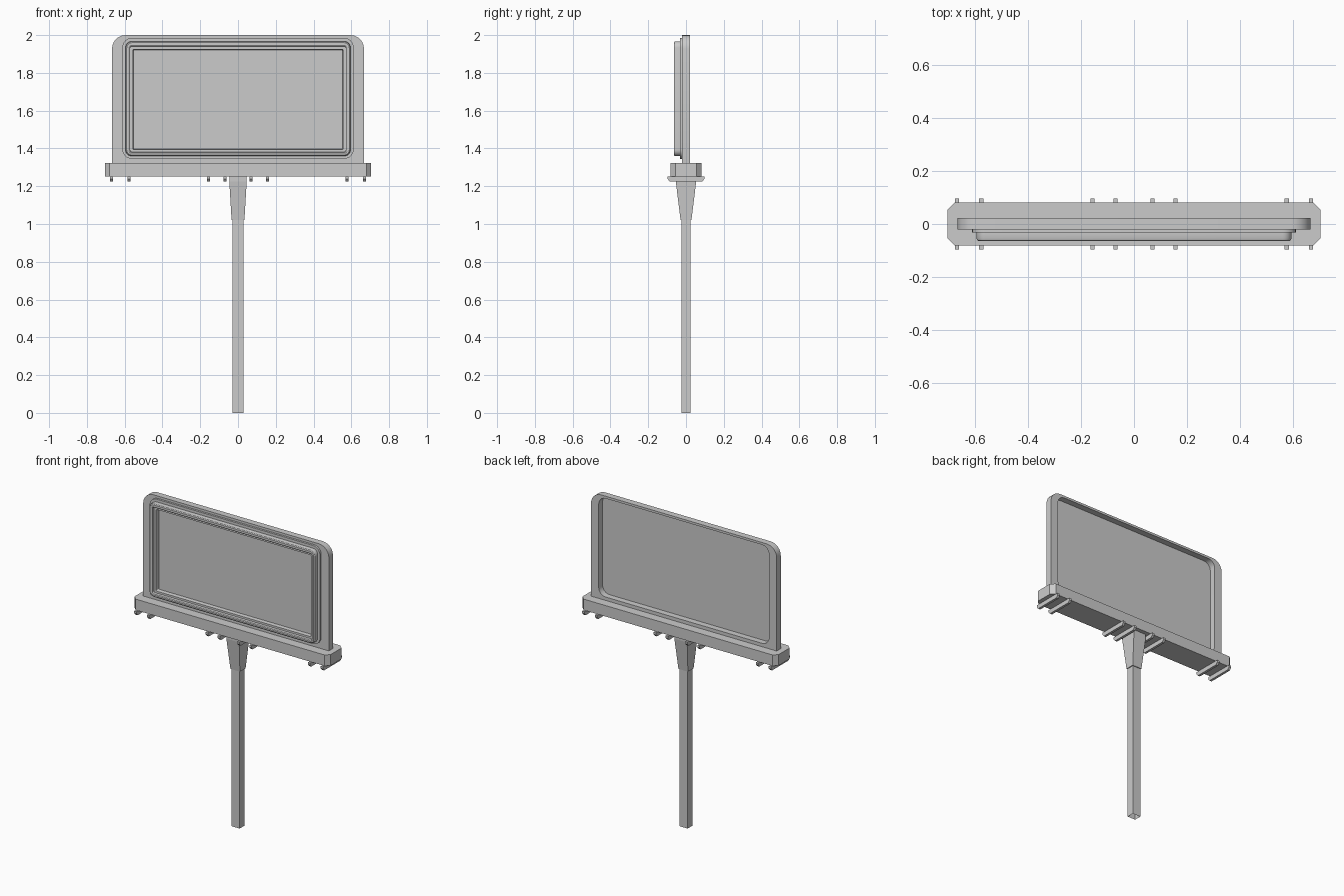
import bpy, bmesh, math

if "Cube" in bpy.data.objects:
    bpy.data.objects.remove(bpy.data.objects["Cube"])


def finish(name, bm, smooth=False):
    bmesh.ops.recalc_face_normals(bm, faces=bm.faces)
    me = bpy.data.meshes.new(name)
    bm.to_mesh(me)
    bm.free()
    ob = bpy.data.objects.new(name, me)
    bpy.context.collection.objects.link(ob)
    if smooth:
        bpy.ops.object.select_all(action='DESELECT')
        ob.select_set(True)
        bpy.context.view_layer.objects.active = ob
        bpy.ops.object.shade_smooth_by_angle(angle=math.radians(30))
    return ob


def rounded_rect(hw, z0, z1, r_bottom, r_top, y, n=6):
    """Loop of points in the XZ plane, counter-clockwise from the top right corner."""
    pts = []
    corners = [(1, z1, -1, r_top), (-1, z1, -1, r_top),
               (-1, z0, 1, r_bottom), (1, z0, 1, r_bottom)]
    for i, (sx, z, dz, r) in enumerate(corners):
        for k in range(n + 1):
            a = math.pi / 2 * (i + k / n)
            pts.append((sx * (hw - r) + r * math.cos(a), y, z + dz * r + r * math.sin(a)))
    return pts


def loft(bm, loops, closed=False, caps=False):
    rings = [[bm.verts.new(p) for p in lp] for lp in loops]
    pairs = list(zip(rings, rings[1:]))
    if closed:
        pairs.append((rings[-1], rings[0]))
    for a, b in pairs:
        for i in range(len(a)):
            j = (i + 1) % len(a)
            bm.faces.new((a[i], a[j], b[j], b[i]))
    if caps:
        bm.faces.new(rings[0])
        bm.faces.new(rings[-1])


def section(hx, hy, z):
    return [(hx, hy, z), (-hx, hy, z), (-hx, -hy, z), (hx, -hy, z)]


def chamfered(hx, hy, c, z):
    return [(hx, hy - c, z), (hx - c, hy, z), (c - hx, hy, z), (-hx, hy - c, z),
            (-hx, c - hy, z), (c - hx, -hy, z), (hx - c, -hy, z), (hx, c - hy, z)]


# Pole: square tube, open at the foot
bm = bmesh.new()
loft(bm, [section(0.029, 0.024, 0), section(0.029, 0.024, 1.04)])
finish("pole", bm)

# Flared neck under the platform
bm = bmesh.new()
loft(bm, [section(0.034, 0.029, 1.022), section(0.046, 0.054, 1.225),
          section(0.046, 0.054, 1.252)], caps=True)
finish("neck", bm)

# Platform with chamfered corners
bm = bmesh.new()
loft(bm, [chamfered(0.705, 0.081, 0.026, 1.252),
          chamfered(0.705, 0.081, 0.026, 1.323)], caps=True)
finish("platform", bm)

# Cross bars under the platform
bar = [(-0.097, 1.252), (-0.097, 1.238), (-0.085, 1.224),
       (0.085, 1.224), (0.097, 1.238), (0.097, 1.252)]
for i, x in enumerate((0.07, 0.157, 0.578, 0.67)):
    for side in (-1, 1):
        bm = bmesh.new()
        loft(bm, [[(side * x + d, y, z) for y, z in bar] for d in (-0.008, 0.008)], caps=True)
        finish(f"cross_bar_{i}_{'left' if side < 0 else 'right'}", bm)

# Board surround: thick ring, round top corners, open in the middle
Z0, Z1 = 1.345, 1.985
bm = bmesh.new()
outer = (0.667, 1.32, 2.0, 0.002, 0.072)
inner = (0.612, Z0, Z1, 0.05, 0.05)
loft(bm, [rounded_rect(*outer, -0.02), rounded_rect(*outer, 0.022),
          rounded_rect(*inner, 0.022), rounded_rect(*inner, -0.02)], closed=True)
finish("board_surround", bm, True)

# Stepped moulding with the screen as its floor: (inset, y)
profile = [(0, -0.018), (0, -0.033), (0.016, -0.033), (0.016, -0.054), (0.018, -0.060),
           (0.023, -0.064), (0.033, -0.064), (0.039, -0.060), (0.041, -0.054),
           (0.041, -0.045), (0.055, -0.045), (0.058, -0.020)]
bm = bmesh.new()
loft(bm, [rounded_rect(0.612 - d, Z0 + d * 0.9, Z1 - d * 1.1, max(0.05 - d, 0.006),
                       max(0.05 - d, 0.006), y) for d, y in profile], caps=True)
finish("screen_and_frame", bm, True)
